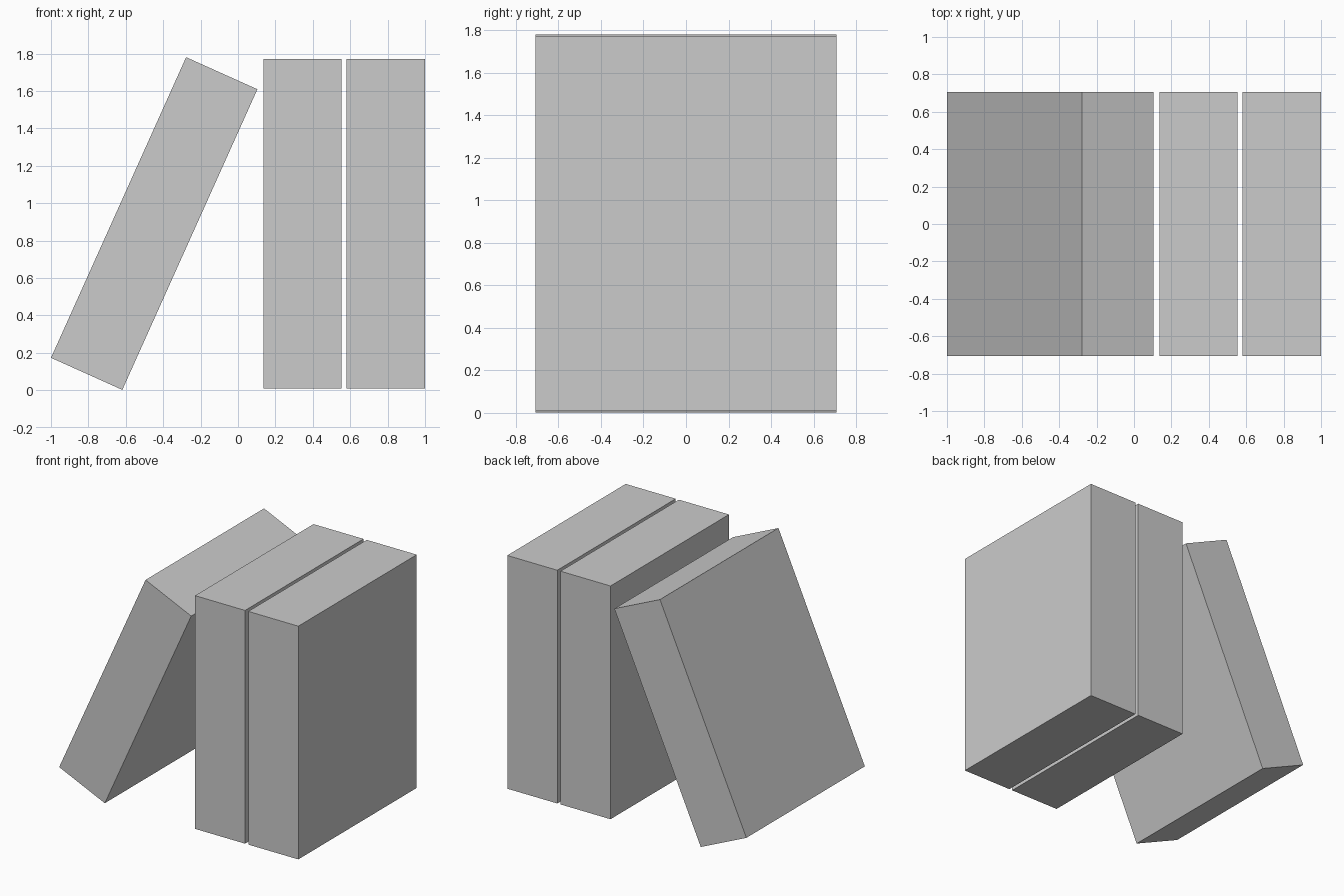
import bpy
from math import radians

if "Cube" in bpy.data.objects:
    bpy.data.objects.remove(bpy.data.objects["Cube"])

THICK, DEPTH, HEIGHT = 0.418, 1.414, 1.762
MID_Z = 0.891


def slab(name, x, lean=0.0):
    bpy.ops.mesh.primitive_cube_add(size=1, location=(x, 0, MID_Z),
                                    rotation=(0, radians(lean), 0))
    ob = bpy.context.object
    ob.name = name
    ob.scale = (THICK, DEPTH, HEIGHT)
    return ob


# Two upright slabs side by side
for i, x in enumerate((0.345, 0.79)):
    slab(f"upright_slab_{i + 1}", x)

# Third slab tilted towards the uprights
slab("leaning_slab", -0.448, 24.2)
